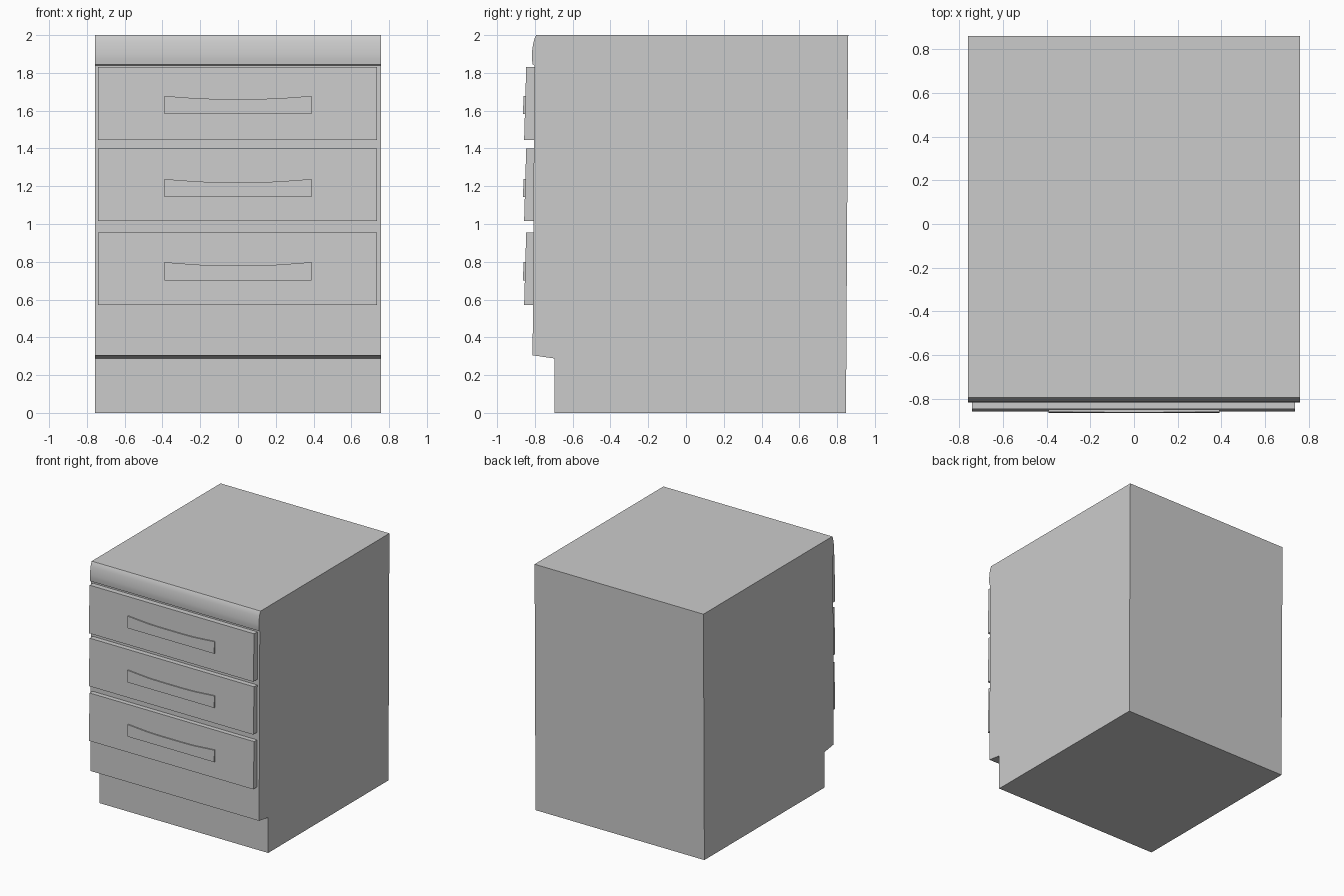
import bpy, bmesh
from mathutils import Vector

if "Cube" in bpy.data.objects:
    bpy.data.objects.remove(bpy.data.objects["Cube"])


def prism(name, profile, x0, x1):
    """Extrude a (y, z) side profile across x."""
    bm = bmesh.new()
    face = bm.faces.new([bm.verts.new((x0, y, z)) for y, z in profile])
    ext = bmesh.ops.extrude_face_region(bm, geom=[face])
    verts = [g for g in ext["geom"] if isinstance(g, bmesh.types.BMVert)]
    bmesh.ops.translate(bm, verts=verts, vec=Vector((x1 - x0, 0, 0)))
    return finish(name, bm)


def plate(name, outline, front, back):
    """Extrude an (x, z) outline in y; front(z) and back(z) give the lean."""
    bm = bmesh.new()
    f = [bm.verts.new((x, front(z), z)) for x, z in outline]
    b = [bm.verts.new((x, back(z), z)) for x, z in outline]
    n = len(outline)
    bm.faces.new(f)
    bm.faces.new(b[::-1])
    for i in range(n):
        bm.faces.new((f[i], b[i], b[(i + 1) % n], f[(i + 1) % n]))
    return finish(name, bm)


def finish(name, bm):
    bmesh.ops.recalc_face_normals(bm, faces=bm.faces)
    mesh = bpy.data.meshes.new(name)
    bm.to_mesh(mesh)
    bm.free()
    ob = bpy.data.objects.new(name, mesh)
    bpy.context.collection.objects.link(ob)
    return ob


# Cabinet body with toe kick and rounded top lip
body = prism("cabinet_body", [
    (-0.696, 0), (0.847, 0), (0.859, 2.0), (-0.793, 2.0),
    (-0.801, 1.985), (-0.808, 1.96), (-0.813, 1.93), (-0.816, 1.90),
    (-0.816, 1.875), (-0.812, 1.845), (-0.803, 1.84),
    (-0.812, 0.305), (-0.696, 0.288)], -0.758, 0.758)
bpy.context.view_layer.objects.active = body
body.select_set(True)
bpy.ops.object.shade_smooth_by_angle(angle=0.4)

# Three leaning drawer fronts, each with a curved-top handle plate
for i, (z0, z1) in enumerate([(0.572, 0.955), (1.016, 1.40), (1.445, 1.83)], 1):
    prism(f"drawer_front_{i}",
          [(-0.857, z0), (-0.802, z0), (-0.802, z1), (-0.846, z1)], -0.74, 0.737)

for i, z in enumerate([0.702, 1.142, 1.582], 1):
    top = [(0.39, 0.096), (0.30, 0.089), (0.20, 0.082), (0.10, 0.080)]
    upper = top + [(-x, h) for x, h in reversed(top)]
    outline = [(-0.39, z), (0.39, z)] + [(x, z + h) for x, h in upper]
    plate(f"drawer_handle_{i}", outline,
          lambda h, z=z: -0.863 + 0.03 * (h - z), lambda h: -0.84)
